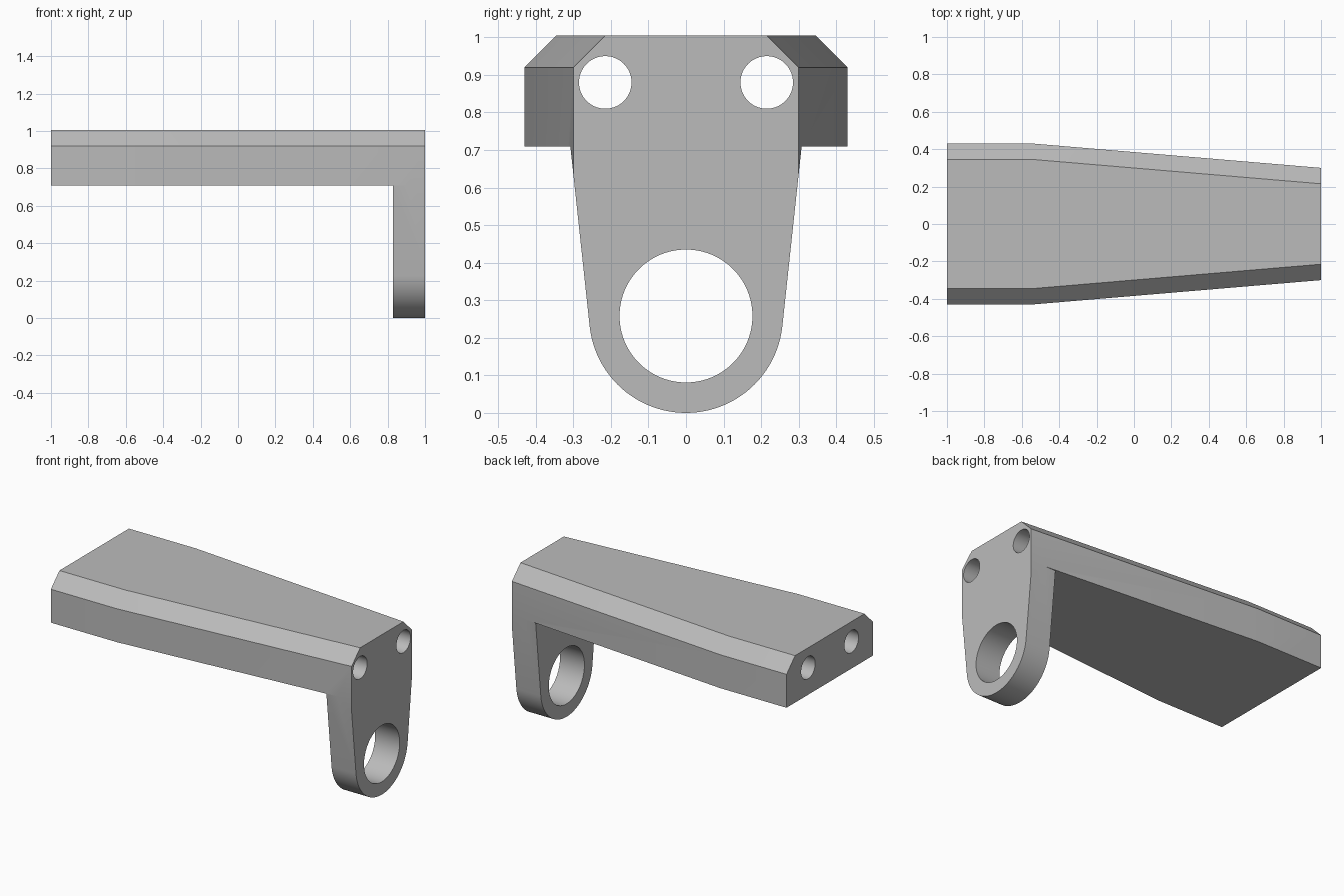
import bpy, bmesh, math

if "Cube" in bpy.data.objects:
    bpy.data.objects.remove(bpy.data.objects["Cube"], do_unlink=True)

TOP, ARM_BOTTOM, CHAMFER = 1.005, 0.71, 0.085
WIDE, NARROW, BEND_X = 0.43, 0.30, -0.54
LEG_X = 0.83
RING_R, BORE_R = 0.258, 0.177
BOLT_Y, BOLT_Z, BOLT_R = 0.215, 0.88, 0.07

grey = bpy.data.materials.new("plain grey")
grey.use_nodes = True
colour = (0.5, 0.5, 0.5, 1)
grey.diffuse_color = colour
grey.node_tree.nodes["Principled BSDF"].inputs["Base Color"].default_value = colour


def loft(name, sections):
    """Closed solid through (x, [(y, z), ...]) sections."""
    bm = bmesh.new()
    rings = [[bm.verts.new((x, y, z)) for y, z in pts] for x, pts in sections]
    for a, b in zip(rings, rings[1:]):
        for i in range(len(a)):
            j = (i + 1) % len(a)
            bm.faces.new((a[i], a[j], b[j], b[i]))
    bm.faces.new(rings[0])
    bm.faces.new(rings[-1])
    bmesh.ops.recalc_face_normals(bm, faces=bm.faces)
    mesh = bpy.data.meshes.new(name)
    bm.to_mesh(mesh)
    bm.free()
    mesh.materials.append(grey)
    obj = bpy.data.objects.new(name, mesh)
    bpy.context.collection.objects.link(obj)
    return obj


def prism(name, pts, x0, x1):
    return loft(name, [(x0, pts), (x1, pts)])


def circle(y, z, r, n=64):
    return [(y + r * math.cos(math.tau * i / n), z + r * math.sin(math.tau * i / n))
            for i in range(n)]


def cut(obj, cutter):
    cutter.hide_render = True
    mod = obj.modifiers.new("cut", 'BOOLEAN')
    mod.operation, mod.solver, mod.object = 'DIFFERENCE', 'EXACT', cutter
    bpy.context.view_layer.objects.active = obj
    bpy.ops.object.modifier_apply(modifier=mod.name)
    bpy.data.objects.remove(cutter, do_unlink=True)


# Tapered block with chamfered top edges
def block_section(w):
    half = [(w, 0), (w, TOP - CHAMFER), (w - CHAMFER, TOP)]
    half[0] = (w, -0.05)
    return half + [(-y, z) for y, z in reversed(half)]


bracket = loft("bracket", [(-1, block_section(WIDE)), (BEND_X, block_section(WIDE)),
                           (1, block_section(NARROW))])

# Trim the lower part to a rounded, tapering leg
taper = math.atan(0.108)
steps = 48
outline = [(0.308, ARM_BOTTOM)]
for i in range(steps + 1):
    a = -taper - (math.pi - 2 * taper) * i / steps
    outline.append((RING_R * math.cos(a), RING_R + RING_R * math.sin(a)))
outline.append((-0.308, ARM_BOTTOM))
trim = outline + [(-0.7, ARM_BOTTOM), (-0.7, -0.3), (0.7, -0.3), (0.7, ARM_BOTTOM)]
cut(bracket, prism("leg_trim", trim, -1.2, 1.2))

# Clear the space under the arm
space = [(-0.8, -0.4), (0.8, -0.4), (0.8, ARM_BOTTOM), (-0.8, ARM_BOTTOM)]
cut(bracket, prism("arm_clearance", space, -1.3, LEG_X))

# Large ring bore and two long bolt holes
cut(bracket, prism("ring_bore", circle(0, RING_R, BORE_R, 96), 0.6, 1.2))
for side in (-1, 1):
    cut(bracket, prism("bolt_hole", circle(side * BOLT_Y, BOLT_Z, BOLT_R), -1.2, 1.2))

bpy.ops.object.select_all(action='DESELECT')
bracket.select_set(True)
bpy.context.view_layer.objects.active = bracket
bpy.ops.object.shade_smooth_by_angle(angle=math.radians(25))
